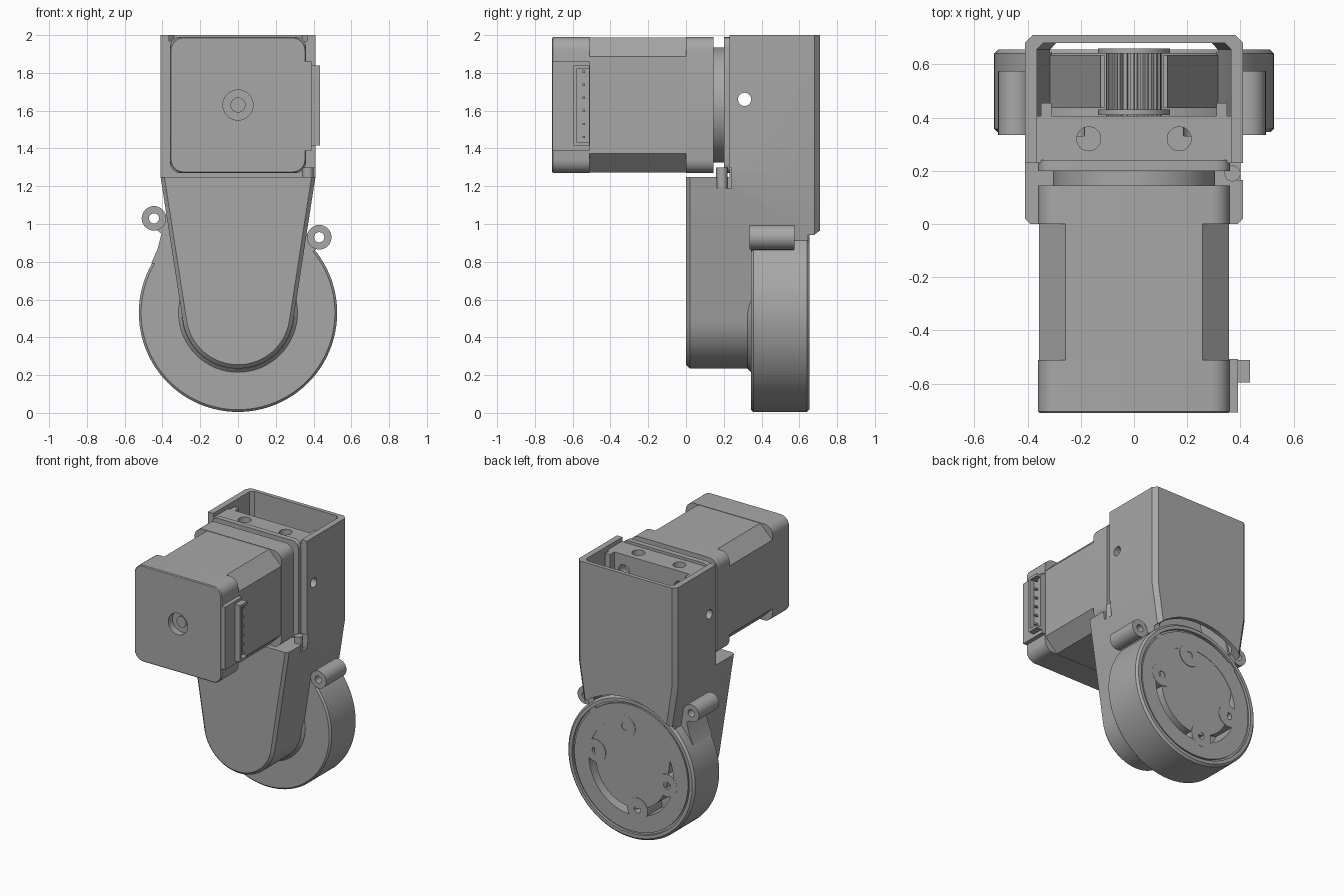
import bpy, bmesh, math
from mathutils import Vector

cube = bpy.data.objects.get("Cube")
if cube:
    bpy.data.objects.remove(cube, do_unlink=True)

grey = bpy.data.materials.new("plain_grey")
grey.use_nodes = True
COLOUR = (0.39, 0.39, 0.39, 1)
grey.diffuse_color = COLOUR
grey.node_tree.nodes["Principled BSDF"].inputs["Base Color"].default_value = COLOUR

MOTOR_Z, WHEEL_Z = 1.63, 0.53


def finish(name, bm):
    bmesh.ops.recalc_face_normals(bm, faces=bm.faces)
    mesh = bpy.data.meshes.new(name)
    bm.to_mesh(mesh)
    bm.free()
    mesh.materials.append(grey)
    obj = bpy.data.objects.new(name, mesh)
    bpy.context.collection.objects.link(obj)
    smooth(mesh)
    return obj


def smooth(mesh):
    mesh.shade_smooth()
    mesh.set_sharp_from_angle(angle=math.radians(30))


def prism(name, pts, y0, y1, front=0, back=0):
    """Extrude an (x, z) outline along y, with optional rim chamfers."""
    bm = bmesh.new()
    face = bm.faces.new([bm.verts.new((x, y0, z)) for x, z in pts])
    out = bmesh.ops.extrude_face_region(bm, geom=[face])
    moved = [v for v in out["geom"] if isinstance(v, bmesh.types.BMVert)]
    bmesh.ops.translate(bm, verts=moved, vec=(0, y1 - y0, 0))
    for y, width in ((y0, front), (y1, back)):
        if width:
            rim = [e for e in bm.edges if all(abs(v.co.y - y) < 1e-5 for v in e.verts)]
            bmesh.ops.bevel(bm, geom=rim, offset=width, segments=1, affect='EDGES')
    return finish(name, bm)


def arc(cx, cz, r, a0, a1, n):
    angles = [math.radians(a0 + (a1 - a0) * i / n) for i in range(n + 1)]
    return [(cx + r * math.cos(a), cz + r * math.sin(a)) for a in angles]


def rod(name, x, z, r, y0, y1, n=32, **rims):
    return prism(name, arc(x, z, r, 0, 360, n)[:-1], y0, y1, **rims)


def box(name, x0, x1, y0, y1, z0, z1):
    return prism(name, [(x0, z0), (x1, z0), (x1, z1), (x0, z1)], y0, y1)


def square(half, corner, steps):
    """Square outline round the motor axis with rounded or cut corners."""
    pts = []
    for k, (sx, sz) in enumerate(((1, 1), (-1, 1), (-1, -1), (1, -1))):
        c = half - corner
        pts += arc(sx * c, MOTOR_Z + sz * c, corner, 90 * k, 90 * k + 90, steps)
    return pts


def turned(obj, axis_from_y, origin):
    """Re-aim an object built along y so that it runs along another axis."""
    turn = Vector((0, 1, 0)).rotation_difference(Vector(axis_from_y)).to_matrix().to_4x4()
    obj.data.transform(turn)
    obj.data.transform(turn.Translation(Vector(origin)))
    return obj


def boolean(target, cutters, mode='DIFFERENCE'):
    for cutter in cutters:
        cutter.hide_render = True
        mod = target.modifiers.new("cut", 'BOOLEAN')
        mod.object, mod.operation, mod.solver = cutter, mode, 'EXACT'
        graph = bpy.context.evaluated_depsgraph_get()
        mesh = bpy.data.meshes.new_from_object(target.evaluated_get(graph))
        target.modifiers.clear()
        target.data = mesh
        bpy.data.objects.remove(cutter, do_unlink=True)
    smooth(target.data)
    return target


# Bracket: tapered leg with round foot, hollow at the upper back
outline = [(0.41, 2.1), (-0.41, 2.1), (-0.41, 1.25)]
outline += arc(0, WHEEL_Z, 0.295, 189, 351, 32) + [(0.41, 1.25)]
bracket = prism("bracket", outline, 0, 0.71, front=0.02, back=0.03)
inner = [(0.365, 2.2), (-0.365, 2.2), (-0.365, 1.25), (-0.3, 0.9), (0.3, 0.9), (0.365, 1.25)]
boolean(bracket, [
    box("trim_top", -1, 1, -1, 1, 2.0, 2.3),
    box("trim_front", -1, 1, -1, 0.23, 1.25, 2.3),
    prism("cavity", inner, 0.405, 0.68, back=0.025),
    rod("wheel_clearance", 0, WHEEL_Z, 0.55, 0.645, 0.8, 64),
    box("block_top", -0.365, 0.365, 0.2, 0.42, 1.97, 2.2),
    box("cable_notch", 0.355, 0.5, 0.165, 0.24, 1.19, 1.3),
])
boolean(bracket, [turned(rod("side_hole", 0, 0, 0.035, -0.5, 0.5), (1, 0, 0), (0, 0.31, 1.66))])
for s in (-1, 1):
    boolean(bracket, [
        turned(rod("top_hole", 0, 0, 0.045, 0, 0.2), (0, 0, 1), (s * 0.17, 0.32, 1.86)),
        rod("screw_hole", s * 0.23, 1.85, 0.045, 0.33, 0.45),
    ])
    box("inner_rib", *sorted((s * 0.31, s * 0.35)), 0.4, 0.455, 1.1, 1.97)
turned(rod("cable_pin", 0, 0, 0.03, 0, 0.11), (0, 0, 1), (0.37, 0.19, 1.19))

# Wheel housing with rim, recessed hub face and pocket
housing = rod("wheel_housing", 0, WHEEL_Z, 0.525, 0.345, 0.655, 96, front=0.012, back=0.015)
groove = rod("groove", 0, WHEEL_Z, 0.485, 0.635, 0.7, 96)
pocket = rod("pocket", 0, WHEEL_Z, 0.35, 0.48, 0.7, 64)
centre_hole = rod("centre_hole", 0, WHEEL_Z, 0.04, 0.4, 0.6)
boolean(housing, [groove, pocket, centre_hole])
hub = rod("hub_face", 0, WHEEL_Z, 0.47, 0.6, 0.648, 96)
boolean(hub, [rod("hub_opening", 0, WHEEL_Z, 0.35, 0.5, 0.7, 64)])
for angle in (10, 80, 190, 260):
    a = math.radians(angle)
    post_x, post_z = 0.3 * math.cos(a), WHEEL_Z + 0.3 * math.sin(a)
    post = rod("hub_post", post_x, post_z, 0.085, 0.47, 0.649)
    boolean(post, [rod("post_hole", post_x, post_z, 0.027, 0.55, 0.7, 24)])
fillet = rod("foot_fillet", 0, WHEEL_Z, 0.315, 0.325, 0.35, 64, front=0.018)

# Side lugs and the web that carries the higher one
for name, x, z in (("left_lug", 0.43, 0.93), ("right_lug", -0.445, 1.03)):
    lug = rod(name, x, z, 0.065, 0.335, 0.575)
    arm = prism("arm", [(x * 0.97, z - 0.06), (x * 0.97, z + 0.04),
                        (x * 0.75, z), (x * 0.75, z - 0.14)], 0.345, 0.57)
    boolean(lug, [arm], 'UNION')
    boolean(lug, [rod("lug_hole", x, z, 0.027, 0.2, 0.7, 24)])
prism("lug_web", [(-0.46, 0.79), (-0.425, 0.87), (-0.4, 0.97), (-0.34, 1.0), (-0.34, 0.8)],
      0.345, 0.57)

# Motor: two end caps, chamfered body, mounting boss and plate
cap = prism("motor_front_cap", square(0.36, 0.07, 6), -0.71, -0.51, front=0.006)
boolean(cap, [rod("shaft_hole", 0, MOTOR_Z, 0.08, -0.8, -0.66)])
bore = rod("shaft_end", 0, MOTOR_Z, 0.04, -0.67, -0.64)
prism("motor_body", square(0.357, 0.1, 1), -0.51, 0.0)
prism("motor_back_cap", square(0.36, 0.07, 6), 0.0, 0.145)
rod("motor_boss", 0, MOTOR_Z, 0.305, 0.14, 0.21, 64)
prism("mount_plate", square(0.36, 0.05, 4), 0.2, 0.24)

# Electrical connector on the motor's left side
box("connector_base", 0.35, 0.39, -0.708, -0.508, 1.39, 1.86)
socket = box("connector", 0.38, 0.435, -0.595, -0.51, 1.415, 1.84)
boolean(socket, [box("socket", 0.4, 0.5, -0.58, -0.5, 1.435, 1.82)])
for i in range(6):
    z = 1.455 + i * 0.069
    box("connector_pin", 0.39, 0.43, -0.548, -0.536, z, z + 0.012)

# Drive pulley with teeth and flanges, and the belt running down to the wheel
teeth = []
for i in range(24):
    for k, r in ((0, 0.105), (0.45, 0.105), (0.5, 0.09), (0.95, 0.09)):
        a = math.tau * (i + k) / 24
        teeth.append((r * math.cos(a), MOTOR_Z + r * math.sin(a)))
prism("pulley_teeth", teeth, 0.4, 0.65)
for y in (0.41, 0.64):
    rod("pulley_flange", 0, MOTOR_Z, 0.135, y, y + 0.02, 48)
for s in (-1, 1):
    prism("belt_side", [(s * 0.11, MOTOR_Z), (s * 0.125, MOTOR_Z),
                        (s * 0.325, 0.95), (s * 0.31, 0.95)], 0.435, 0.635)
